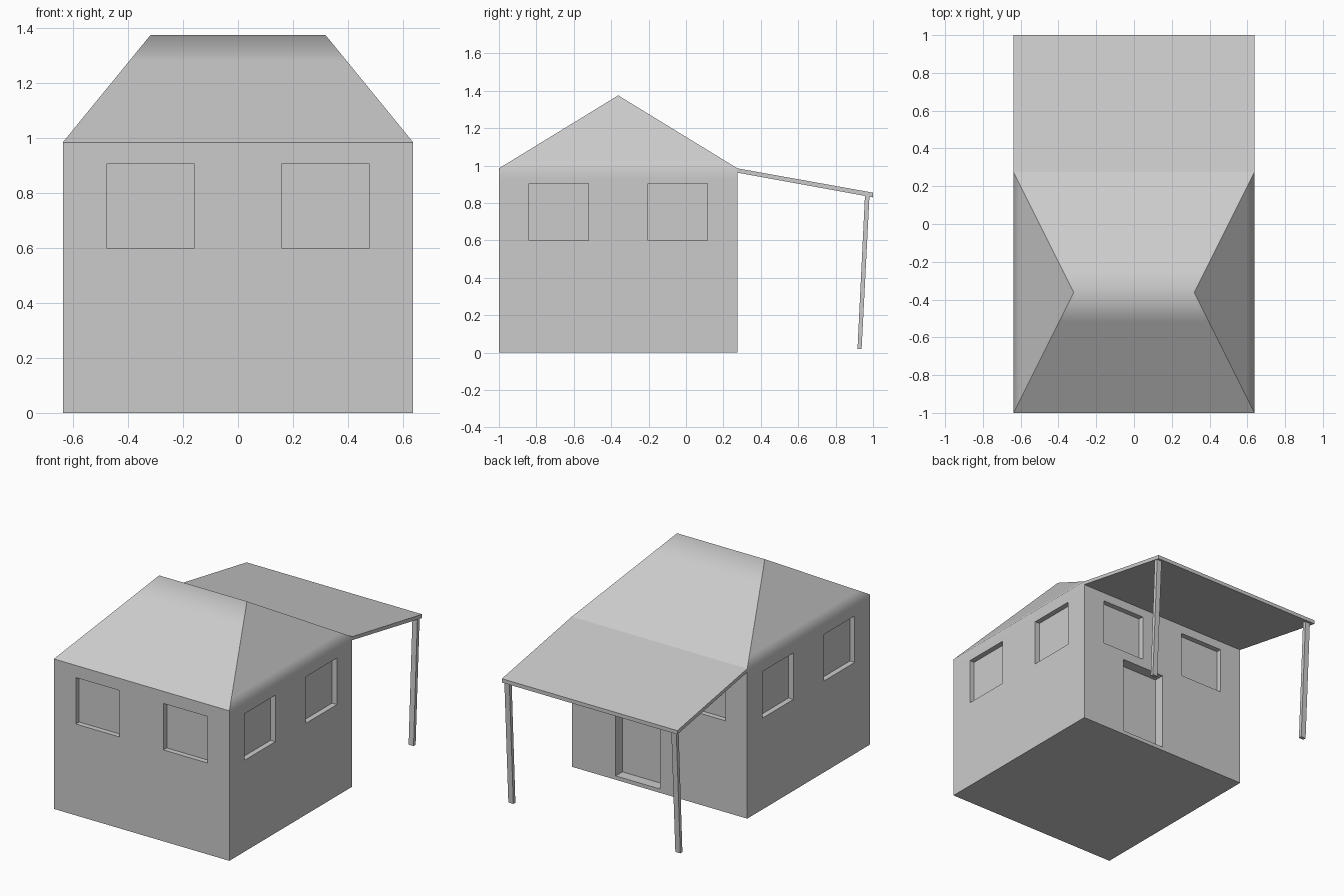
import bpy, bmesh
from mathutils import Vector

if "Cube" in bpy.data.objects:
    bpy.data.objects.remove(bpy.data.objects["Cube"])

H = 0.6375           # half width of the square house
CY = -0.3625         # house centre in y
EAVE, RIDGE, SEAM = 0.985, 1.375, 0.93
UP = Vector((0, 0, 1))


def finish(bm, name):
    bmesh.ops.remove_doubles(bm, verts=bm.verts, dist=1e-5)
    mesh = bpy.data.meshes.new(name)
    bm.to_mesh(mesh)
    bm.free()
    ob = bpy.data.objects.new(name, mesh)
    bpy.context.collection.objects.link(ob)
    return ob


def face(bm, pts):
    return bm.faces.new([bm.verts.new(p) for p in pts])


def rect(s0, s1, z0, z1):
    return [(s0, z0), (s1, z0), (s1, z1), (s0, z1)]


def add_wall(bm, u, openings):
    """Wall running along u, with recessed openings (s0, s1, z0, z1, depth)."""
    u = Vector(u)
    n = u.cross(UP)
    base = Vector((0, CY, 0)) + n * H

    def at(p, d=0):
        return base + u * p[0] + UP * p[1] - n * d

    ss = sorted({-H, H} | {s for o in openings for s in o[:2]})
    zs = sorted({0, SEAM} | {z for o in openings for z in o[2:4]})
    for s0, s1 in zip(ss, ss[1:]):
        for z0, z1 in zip(zs, zs[1:]):
            sm, zm = (s0 + s1) / 2, (z0 + z1) / 2
            if not any(o[0] < sm < o[1] and o[2] < zm < o[3] for o in openings):
                face(bm, [at(p) for p in rect(s0, s1, z0, z1)])
    for *r, d in openings:
        c = rect(*r)
        face(bm, [at(p, d) for p in c])
        for a, b in zip(c, c[1:] + c[:1]):
            face(bm, [at(a), at(b), at(b, d), at(a, d)])


# Walls with recessed windows, a back door and the floor
windows = [(-0.478, -0.159, 0.60, 0.905, 0.035), (0.159, 0.478, 0.60, 0.905, 0.035)]
door = (-0.318, 0.004, 0.025, 0.54, 0.07)
bm = bmesh.new()
add_wall(bm, (1, 0, 0), windows)
add_wall(bm, (0, 1, 0), windows)
add_wall(bm, (-1, 0, 0), windows + [door])
add_wall(bm, (0, -1, 0), windows)
face(bm, [(-H, CY - H, 0), (-H, CY + H, 0), (H, CY + H, 0), (H, CY - H, 0)])
finish(bm, "walls")

# Hip roof with the wall's top band, as rings rising to the ridge
bm = bmesh.new()
rings = []
for z in (SEAM, EAVE, 1.03, 1.28):
    t = max(0, (z - EAVE) / (RIDGE - EAVE))
    x, y = H * (1 - t / 2), H * (1 - t)
    rings.append([bm.verts.new((sx * x, CY + sy * y, z))
                  for sx, sy in ((-1, -1), (1, -1), (1, 1), (-1, 1))])
for lo, hi in zip(rings, rings[1:]):
    for i in range(4):
        j = (i + 1) % 4
        bm.faces.new((lo[i], lo[j], hi[j], hi[i]))
a, b, c, d = rings[-1]
left, right = (bm.verts.new((x, CY, RIDGE)) for x in (-H / 2, H / 2))
for f in ((a, b, right, left), (b, c, right), (c, d, left, right), (d, a, left)):
    bm.faces.new(f)
# Soft ridge and side eaves, crisp hips and corners
bm.normal_update()
for f in bm.faces:
    f.smooth = True
for e in bm.edges:
    v, w = e.verts
    ridge = min(v.co.z, w.co.z) > RIDGE - 0.01
    side_eave = (abs(v.co.z - EAVE) < 1e-4 and abs(w.co.z - EAVE) < 1e-4
                 and abs(v.co.x - w.co.x) < 1e-4)
    if not (ridge or side_eave) and e.calc_face_angle(0) > 0.35:
        e.smooth = False
finish(bm, "hip_roof")


def prism(name, profile, x0, x1):
    """Extrude a (y, z) profile between two x positions."""
    bm = bmesh.new()
    f = face(bm, [(x0, y, z) for y, z in profile])
    ext = bmesh.ops.extrude_face_region(bm, geom=[f], use_keep_orig=True)
    moved = [g for g in ext["geom"] if isinstance(g, bmesh.types.BMVert)]
    bmesh.ops.translate(bm, verts=moved, vec=(x1 - x0, 0, 0))
    bmesh.ops.recalc_face_normals(bm, faces=bm.faces)
    return finish(bm, name)


# Sloping porch canopy
prism("porch_canopy", [(0.275, 0.985), (1.0, 0.855), (1.0, 0.83), (0.275, 0.962)], -H, H)

# Slanted porch posts
for name, x in (("left_post", -0.598), ("right_post", 0.615)):
    prism(name, [(0.917, 0.02), (0.939, 0.02), (0.981, 0.838), (0.957, 0.842)],
          x - 0.018, x + 0.018)
